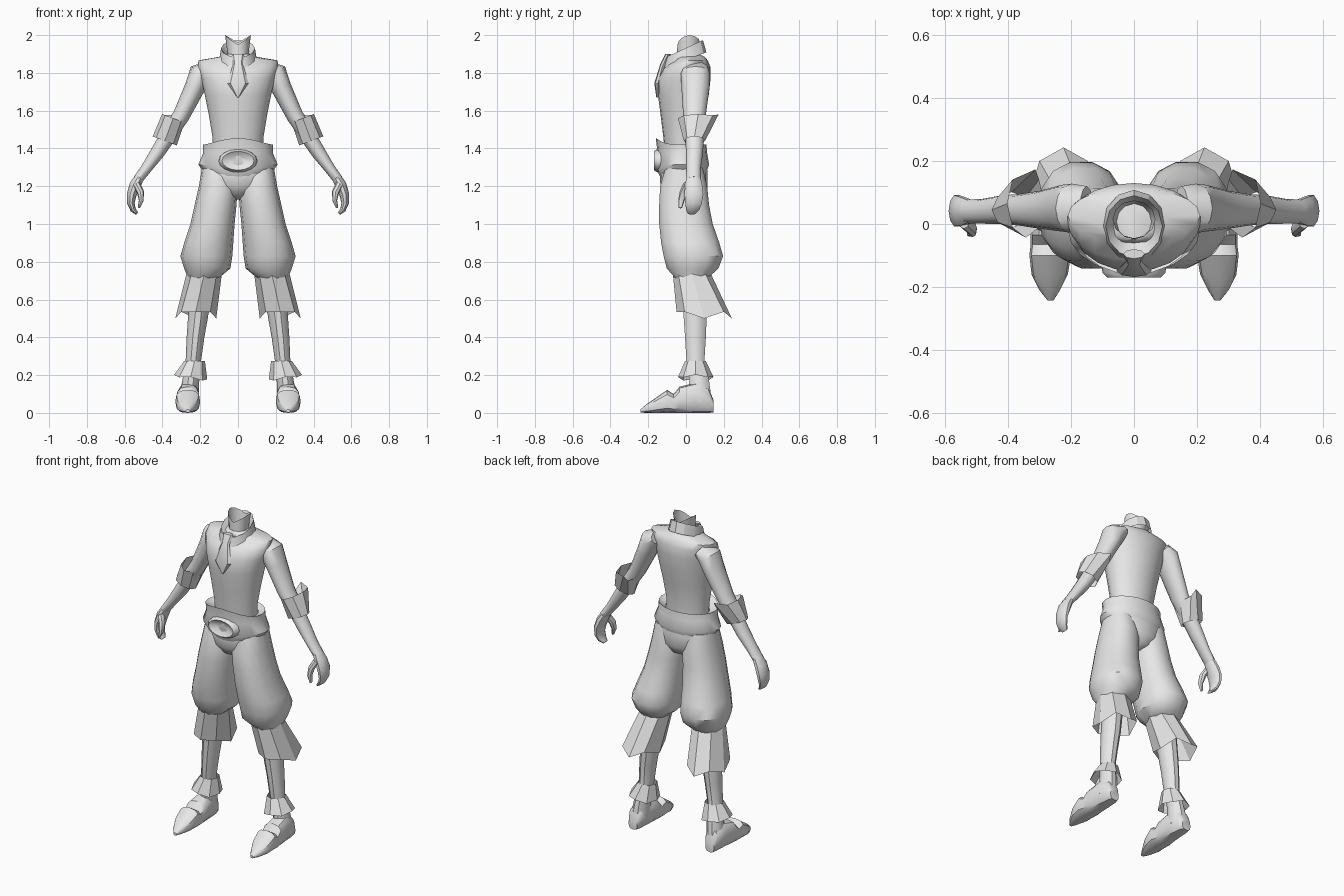
import bpy, bmesh, math
from mathutils import Vector

grey = bpy.data.materials.new("plain_grey")
grey.diffuse_color = (0.8, 0.8, 0.8, 1)


def power(v, p):
    return math.copysign(abs(v) ** p, v)


def loft(name, rings, n=12, caps=(True, True), mirror=False, p=1.0, adjust=None, smooth=40):
    """Skin rings of (centre, u axis, v axis); adjust may move each point."""
    bm = bmesh.new()
    rows = []
    for i, (c, u, v) in enumerate(rings):
        row = []
        for k in range(n):
            a = 2 * math.pi * k / n
            co = c + u * power(math.cos(a), p) + v * power(math.sin(a), p)
            if adjust:
                co = adjust(co, i, k, a)
            row.append(bm.verts.new(co))
        rows.append(row)
    for r0, r1 in zip(rows, rows[1:]):
        for k in range(n):
            bm.faces.new((r0[k], r0[(k + 1) % n], r1[(k + 1) % n], r1[k]))
    if caps[0]:
        bm.faces.new(rows[0][::-1])
    if caps[1]:
        bm.faces.new(rows[-1])
    bmesh.ops.recalc_face_normals(bm, faces=bm.faces)
    me = bpy.data.meshes.new(name)
    bm.to_mesh(me)
    bm.free()
    me.materials.append(grey)
    ob = bpy.data.objects.new(name, me)
    bpy.context.collection.objects.link(ob)
    bpy.ops.object.select_all(action='DESELECT')
    ob.select_set(True)
    bpy.context.view_layer.objects.active = ob
    bpy.ops.object.shade_smooth_by_angle(angle=math.radians(smooth))
    if mirror:
        ob.modifiers.new("mirror", 'MIRROR').use_mirror_merge = False
    return ob


def level(*rows):
    """Horizontal rings from (z, x0, x1, y0, y1)."""
    return [(Vector(((a + b) / 2, (c + d) / 2, z)), Vector(((b - a) / 2, 0, 0)),
             Vector((0, (d - c) / 2, 0))) for z, a, b, c, d in rows]


def centred(*rows):
    """Horizontal symmetric rings from (z, half width, y0, y1)."""
    return level(*[(z, -w, w, c, d) for z, w, c, d in rows])


def upright(*rows):
    """Rings facing front from (y, x0, x1, z0, z1)."""
    return [(Vector(((a + b) / 2, y, (c + d) / 2)), Vector(((b - a) / 2, 0, 0)),
             Vector((0, 0, (d - c) / 2))) for y, a, b, c, d in rows]


def limb(*rows):
    """Rings square to a path from (x, y, z, thickness radius, y radius)."""
    out = []
    for i, (x, y, z, ru, rv) in enumerate(rows):
        a, b = rows[max(i - 1, 0)], rows[min(i + 1, len(rows) - 1)]
        t = Vector((b[0] - a[0], 0, b[2] - a[2])).normalized()
        out.append((Vector((x, y, z)), Vector((-t.z, 0, t.x)) * ru, Vector((0, rv, 0))))
    return out


# Shirt body
loft("shirt", centred(
    (1.36, .13, -.11, .08), (1.46, .135, -.12, .08), (1.58, .155, -.135, .10),
    (1.68, .175, -.148, .12), (1.77, .195, -.15, .13), (1.83, .212, -.115, .13),
    (1.866, .21, -.06, .115), (1.885, .10, -.06, .10), (1.90, .06, -.05, .07)), 20, smooth=50)

# Neck, open at the top with raised sides
def neck_rim(co, i, k, a):
    if i == 1:
        co.z += .04 * abs(math.cos(a)) - .01 * max(0, -math.sin(a))
    return co
loft("neck", centred((1.87, .052, -.05, .06), (1.96, .068, -.045, .075)), 12,
     (False, False), adjust=neck_rim)

# Folded collar, tilted down to the front
def tilt(co, i, k, a):
    co.z += co.y * (.36, .46, .3)[i]
    return co
loft("collar", centred((1.87, .10, -.12, .108), (1.932, .09, -.105, .09),
                       (1.89, .06, -.06, .07)), 12, (False, False), adjust=tilt, smooth=30)

# Necktie
loft("tie", centred((1.90, .034, -.11, -.08), (1.85, .025, -.135, -.10),
                    (1.835, .03, -.14, -.11), (1.745, .056, -.168, -.13),
                    (1.67, .004, -.157, -.14)), 8, smooth=30)

# Arms
loft("arm", limb(
    (.15, .05, 1.825, .04, .07), (.197, .05, 1.795, .065, .078), (.23, .05, 1.72, .054, .074),
    (.30, .045, 1.575, .045, .06), (.365, .045, 1.475, .043, .05), (.425, .045, 1.38, .038, .045),
    (.485, .04, 1.295, .029, .039), (.53, .04, 1.235, .026, .038)), 12, mirror=True)

# Rolled sleeve cuffs with a point at the elbow
def elbow_point(co, i, k, a):
    if i == 0 and k == 2:
        co += Vector((-.03, 0, .02))
    return co
loft("sleeve_cuff", limb((.343, .065, 1.56, .063, .108), (.388, .045, 1.44, .068, .056)), 8,
     (False, False), True, adjust=elbow_point, smooth=25)

# Curled hands and thumbs
loft("hand", limb((.52, .04, 1.25, .025, .037), (.545, .04, 1.205, .03, .048),
                  (.563, .042, 1.155, .026, .052), (.567, .04, 1.11, .02, .046),
                  (.555, .035, 1.075, .015, .036), (.535, .03, 1.055, .008, .02)), 10, mirror=True)
loft("thumb", limb((.54, .01, 1.215, .02, .025), (.517, -.012, 1.17, .019, .022),
                   (.512, -.024, 1.125, .013, .017), (.525, -.03, 1.085, .006, .009)),
     8, mirror=True)

# Belt, wider at the front
def belt_dip(co, i, k, a):
    f = max(0, -math.sin(a)) ** 3
    co.z += f * (.03, .035, .0, -.03, -.035)[i]
    return co
loft("belt", centred((1.395, .135, -.115, .085), (1.42, .185, -.16, .108), (1.375, .185, -.15, .112),
                     (1.315, .21, -.155, .122), (1.28, .185, -.135, .11)), 20,
     (False, False), adjust=belt_dip, smooth=50)

# Oval dished buckle
loft("buckle", upright((-.11, -.105, .105, 1.265, 1.40), (-.155, -.10, .10, 1.275, 1.395),
                       (-.17, -.085, .085, 1.285, 1.385), (-.15, -.045, .045, 1.315, 1.36)),
     16, smooth=50)

# Trouser seat and balloon legs
loft("trouser_seat", centred((1.37, .16, -.12, .10), (1.27, .192, -.14, .115),
                             (1.20, .17, -.135, .115), (1.15, .09, -.10, .09),
                             (1.13, .03, -.05, .05)), 16)
loft("trouser_leg", level(
    (1.30, .03, .19, -.11, .09), (1.20, .002, .207, -.14, .115), (1.10, .008, .23, -.145, .125),
    (1.0, .018, .252, -.145, .145), (.90, .025, .285, -.135, .18), (.83, .03, .305, -.122, .20),
    (.765, .04, .285, -.105, .175), (.715, .10, .265, -.06, .12)), 14, mirror=True, p=.9)

# Ragged flared trouser hems
def ragged(co, i, k, a):
    if i == 1:
        co.z += .035 if k % 2 or k == 6 else 0
    return co
loft("trouser_hem", level((.74, .085, .272, -.07, .13), (.50, .115, .332, -.05, .243)), 8,
     (False, False), True, adjust=ragged, smooth=25)

# Shins and ankles
loft("shin", level((.72, .13, .25, -.03, .11), (.50, .16, .265, -.015, .112),
                   (.40, .178, .272, -.008, .108), (.28, .195, .277, 0, .10),
                   (.17, .205, .295, .015, .125), (.06, .21, .315, 0, .14)), 10, mirror=True)

# Flared ankle cuffs
def uneven(co, i, k, a):
    if i == 1:
        co.z += .012 * math.cos(a) - (.01 if k % 2 else 0)
    return co
loft("ankle_cuff", level((.25, .19, .275, 0, .10), (.19, .163, .338, -.042, .145),
                         (.275, .172, .285, -.005, .105))[::2] and
     level((.275, .175, .285, -.005, .105), (.19, .163, .338, -.042, .145)), 8,
     (False, False), True, adjust=uneven, smooth=25)

# Pointed shoes with a stepped instep
loft("shoe", upright(
    (.145, .235, .295, .002, .07), (.12, .218, .308, 0, .13), (.05, .208, .318, 0, .16),
    (-.035, .202, .328, 0, .138), (-.065, .203, .328, 0, .10), (-.10, .2, .332, 0, .122),
    (-.16, .21, .325, 0, .08), (-.21, .235, .30, 0, .045), (-.242, .255, .275, .002, .018)),
     12, mirror=True, p=.75, smooth=35)
